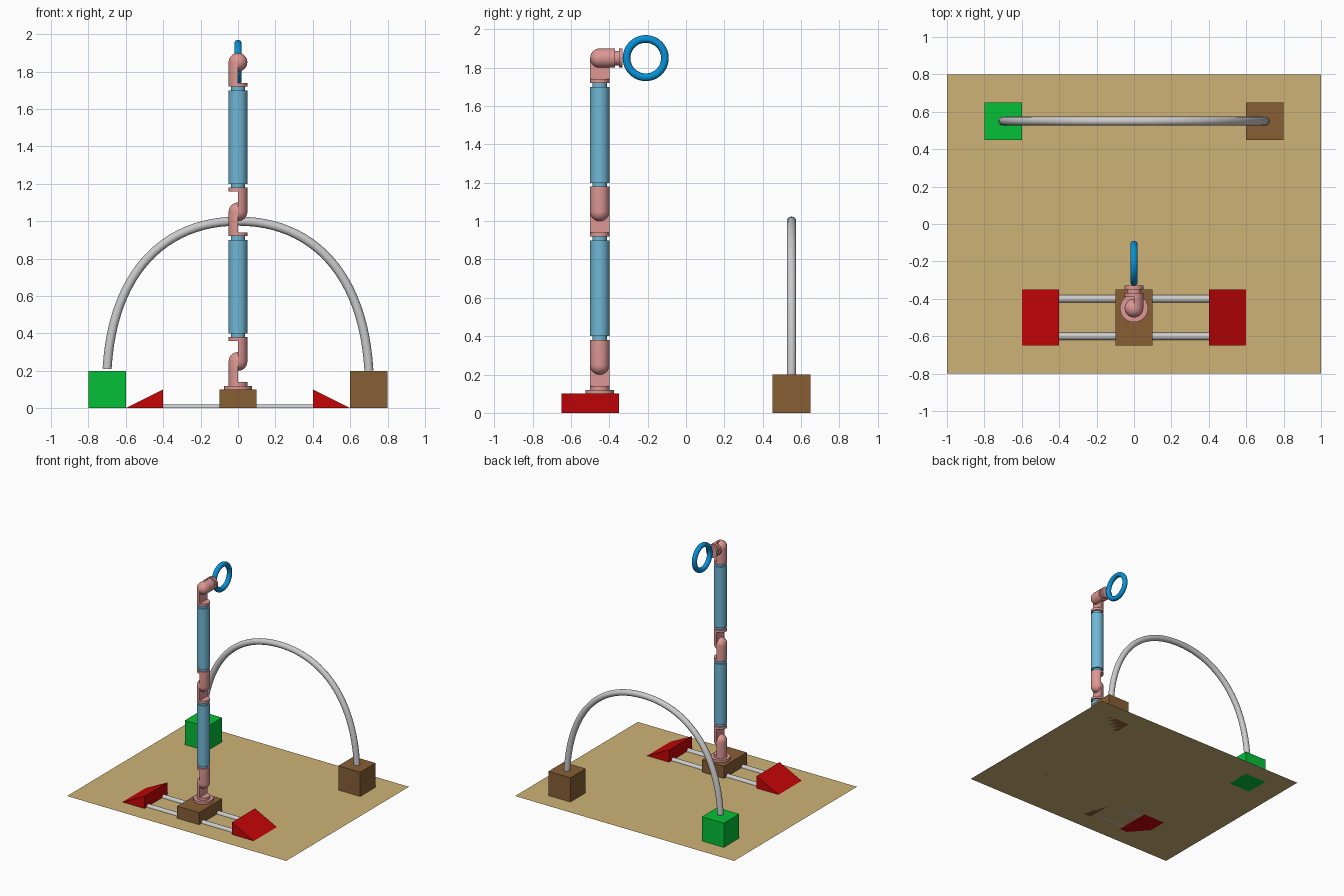
import bpy, bmesh
from math import pi, sin, cos
from mathutils import Matrix, Vector

if "Cube" in bpy.data.objects:
    bpy.data.objects.remove(bpy.data.objects["Cube"])


def material(name, rgb):
    m = bpy.data.materials.new(name)
    m.diffuse_color = [(c / 255) ** 2.2 for c in rgb] + [1]
    m.use_nodes = True
    m.node_tree.nodes["Principled BSDF"].inputs["Base Color"].default_value = m.diffuse_color
    return m


SAND = material("sand", (205, 177, 117))
GREEN = material("green", (12, 190, 58))
BROWN = material("brown", (134, 95, 56))
RED = material("red", (195, 13, 15))
BLUE = material("light_blue", (112, 182, 212))
PINK = material("pink", (220, 150, 146))
RING = material("ring_blue", (15, 145, 215))


def finish(name, bm, mat=None, smooth=True):
    bmesh.ops.recalc_face_normals(bm, faces=bm.faces)
    me = bpy.data.meshes.new(name)
    bm.to_mesh(me)
    bm.free()
    ob = bpy.data.objects.new(name, me)
    bpy.context.collection.objects.link(ob)
    if mat:
        me.materials.append(mat)
    if smooth:
        bpy.ops.object.select_all(action='DESELECT')
        ob.select_set(True)
        bpy.context.view_layer.objects.active = ob
        bpy.ops.object.shade_smooth_by_angle(angle=0.6)
    return ob


def prism(name, pts, y0, y1, mat):
    """Extrude an (x, z) profile along y."""
    bm = bmesh.new()
    f = bm.faces.new([bm.verts.new((x, y0, z)) for x, z in pts])
    ext = bmesh.ops.extrude_face_region(bm, geom=[f], use_keep_orig=True)
    bmesh.ops.translate(bm, vec=(0, y1 - y0, 0),
                        verts=[v for v in ext["geom"] if isinstance(v, bmesh.types.BMVert)])
    return finish(name, bm, mat, False)


def box(name, x0, x1, y0, y1, z1, mat):
    return prism(name, [(x0, 0), (x1, 0), (x1, z1), (x0, z1)], y0, y1, mat)


def lathe(name, profile, matrix, mat, angle=2 * pi, steps=32):
    """Turn an (r, z) profile around z; a partial turn gets a flat cut face."""
    bm = bmesh.new()
    vs = [bm.verts.new((0, -r, z)) for r, z in profile]
    es = [bm.edges.new(p) for p in zip(vs, vs[1:])]
    bmesh.ops.spin(bm, geom=vs + es, axis=(0, 0, 1), cent=(0, 0, 0),
                   angle=angle, steps=steps)
    bmesh.ops.remove_doubles(bm, verts=bm.verts, dist=1e-5)
    rim = [e for e in bm.edges if e.is_boundary]
    if rim:
        bmesh.ops.holes_fill(bm, edges=rim, sides=0)
    bm.transform(matrix)
    return finish(name, bm, mat)


ARM_Y, R = -0.45, 0.05


def at(z, y=ARM_Y):
    return Matrix.Translation((0, y, z))


def disc(name, r, h, matrix, mat=PINK):
    return lathe(name, [(0, 0), (r, 0), (r, h), (0, h)], matrix, mat)


def half_joint(name, length, matrix):
    """Half of a round-ended bar on the -x side, hanging down from its pivot."""
    dome = [(R * cos(i * pi / 16), R * sin(i * pi / 16)) for i in range(8)]
    return lathe(name, [(0, -length), (R, -length)] + dome + [(0, R)],
                 matrix, PINK, -pi, 16)


FLIP = Matrix.Rotation(pi, 4, 'Y')
FORWARD = Matrix.Rotation(-pi / 2, 4, 'X')

# Floor sheet
bm = bmesh.new()
bm.faces.new([bm.verts.new(p) for p in
              ((-1, -.8, 0), (1, -.8, 0), (1, .8, 0), (-1, .8, 0))])
finish("floor", bm, SAND, False)

# Blocks, end wedges and rails
box("start_block", -.8, -.6, .45, .65, .2, GREEN)
box("end_block", .6, .8, .45, .65, .2, BROWN)
box("carriage", -.1, .1, -.65, -.35, .1, BROWN)
for s, side in ((-1, "left"), (1, "right")):
    prism(side + "_wedge", [(s * .4, 0), (s * .6, 0), (s * .4, .1)], -.65, -.35, RED)
for y, tag in ((-.4, "back"), (-.6, "front")):
    turn = Matrix.Translation((-.4, y, 0)) @ Matrix.Rotation(pi / 2, 4, 'Y') \
        @ Matrix.Rotation(0, 4, 'Z')
    # half-round bar: the -x half of the lathe faces up after the turn
    lathe(tag + "_rail", [(0, 0), (.02, 0), (.02, .8), (0, .8)], turn, None, -pi, 12)

# Arched wire
cu = bpy.data.curves.new("arch_wire", 'CURVE')
cu.dimensions = '3D'
cu.bevel_depth = .024
cu.bevel_resolution = 6
cu.resolution_u = 24
cu.use_fill_caps = True
sp = cu.splines.new('BEZIER')
sp.bezier_points.add(2)
knots = [((-.7, .21), (-.72, .0), (-.67, .73)),
         ((0, 1), (-.39, 1), (.39, 1)),
         ((.7, .2), (.67, .73), (.72, .0))]
for bp, (co, hl, hr) in zip(sp.bezier_points, knots):
    bp.handle_left_type = bp.handle_right_type = 'FREE'
    bp.co, bp.handle_left, bp.handle_right = [Vector((x, .55, z)) for x, z in (co, hl, hr)]
bpy.context.collection.objects.link(bpy.data.objects.new("arch_wire", cu))

# Arm: base flange, then joint and link pairs
disc("base_flange", .075, .02, at(.1))
for tag, pivot, low in (("base", .25, .12), ("elbow", 1.05, .92), ("wrist", 1.85, 1.72)):
    disc(tag + "_lower_collar", R, .02, at(low))
    half_joint(tag + "_lower_half", pivot - low - .02, at(pivot))
    if tag != "wrist":
        half_joint(tag + "_upper_half", .11, at(pivot) @ FLIP)
        disc(tag + "_upper_collar", R, .02, at(pivot + .11))
        lathe(tag + "_link", [(0, 0), (.038, 0), (.038, .02), (R, .02), (R, .52),
                              (.038, .52), (.038, .54), (0, .54)], at(pivot + .13), BLUE)

# Wrist pointing backward, with its neck and ring
half_joint("wrist_upper_half", .06, at(1.85) @ FORWARD @ FLIP)
disc("wrist_upper_collar", R, .02, at(1.85, -.39) @ FORWARD)
disc("wrist_neck", .038, .02, at(1.85, -.37) @ FORWARD)
disc("ring_mount", R, .02, at(1.85, -.35) @ FORWARD)
loop = [(.1 + .02 * cos(i * pi / 8), .02 * sin(i * pi / 8)) for i in range(17)]
lathe("grip_ring", loop, at(1.85, -.21) @ Matrix.Rotation(pi / 2, 4, 'Y'), RING, steps=48)
